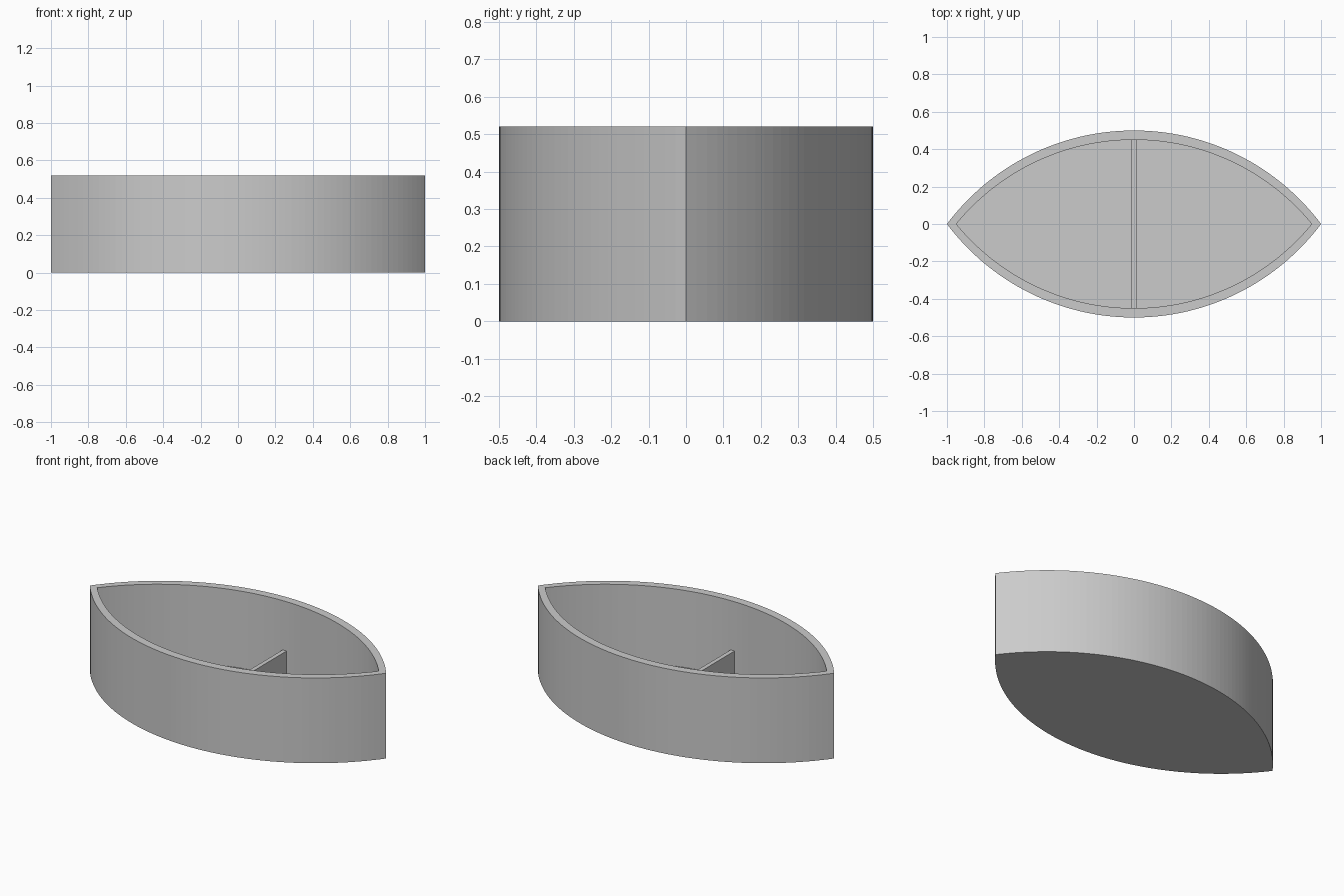
import bpy, bmesh, math

HEIGHT, FLOOR, DIVIDER_TOP = 0.52, 0.05, 0.22
SEGMENTS = 64

cube = bpy.data.objects.get("Cube")
if cube:
    bpy.data.objects.remove(cube, do_unlink=True)

grey = bpy.data.materials.new("plain_grey")
grey.use_nodes = True
colour = (0.6, 0.6, 0.6, 1)
grey.diffuse_color = colour
grey.node_tree.nodes["Principled BSDF"].inputs["Base Color"].default_value = colour


def lens(half_length, half_width):
    """Pointed oval made of two circular arcs, counter-clockwise."""
    radius = (half_length ** 2 + half_width ** 2) / (2 * half_width)
    sweep = math.asin(half_length / radius)
    arc = []
    for i in range(SEGMENTS):
        a = sweep * (1 - 2 * i / SEGMENTS)
        arc.append((radius * math.sin(a), radius * (math.cos(a) - 1) + half_width))
    return arc + [(-x, -y) for x, y in arc]


def finish(name, bm):
    bmesh.ops.recalc_face_normals(bm, faces=bm.faces)
    mesh = bpy.data.meshes.new(name)
    bm.to_mesh(mesh)
    bm.free()
    mesh.materials.append(grey)
    obj = bpy.data.objects.new(name, mesh)
    bpy.context.collection.objects.link(obj)
    return obj


# Open tray: outer wall, rim, inner wall and floor in one closed skin
bm = bmesh.new()
outer, inner = lens(1, 0.5), lens(0.95, 0.45)
rings = [[bm.verts.new((x, y, z)) for x, y in outline]
         for outline, z in ((outer, 0), (outer, HEIGHT), (inner, HEIGHT), (inner, FLOOR))]
for low, high in zip(rings, rings[1:]):
    for i in range(len(low)):
        j = (i + 1) % len(low)
        bm.faces.new((low[i], low[j], high[j], high[i]))
bm.faces.new(rings[0][::-1])
bm.faces.new(rings[-1])
finish("tray", bm)

# Low cross wall, its ends and foot sunk slightly into the tray
bm = bmesh.new()
bmesh.ops.create_cube(bm, size=1)
bottom = FLOOR - 0.01
bmesh.ops.scale(bm, vec=(0.026, 0.91, DIVIDER_TOP - bottom), verts=bm.verts)
bmesh.ops.translate(bm, vec=(0, 0, (DIVIDER_TOP + bottom) / 2), verts=bm.verts)
finish("divider", bm)
